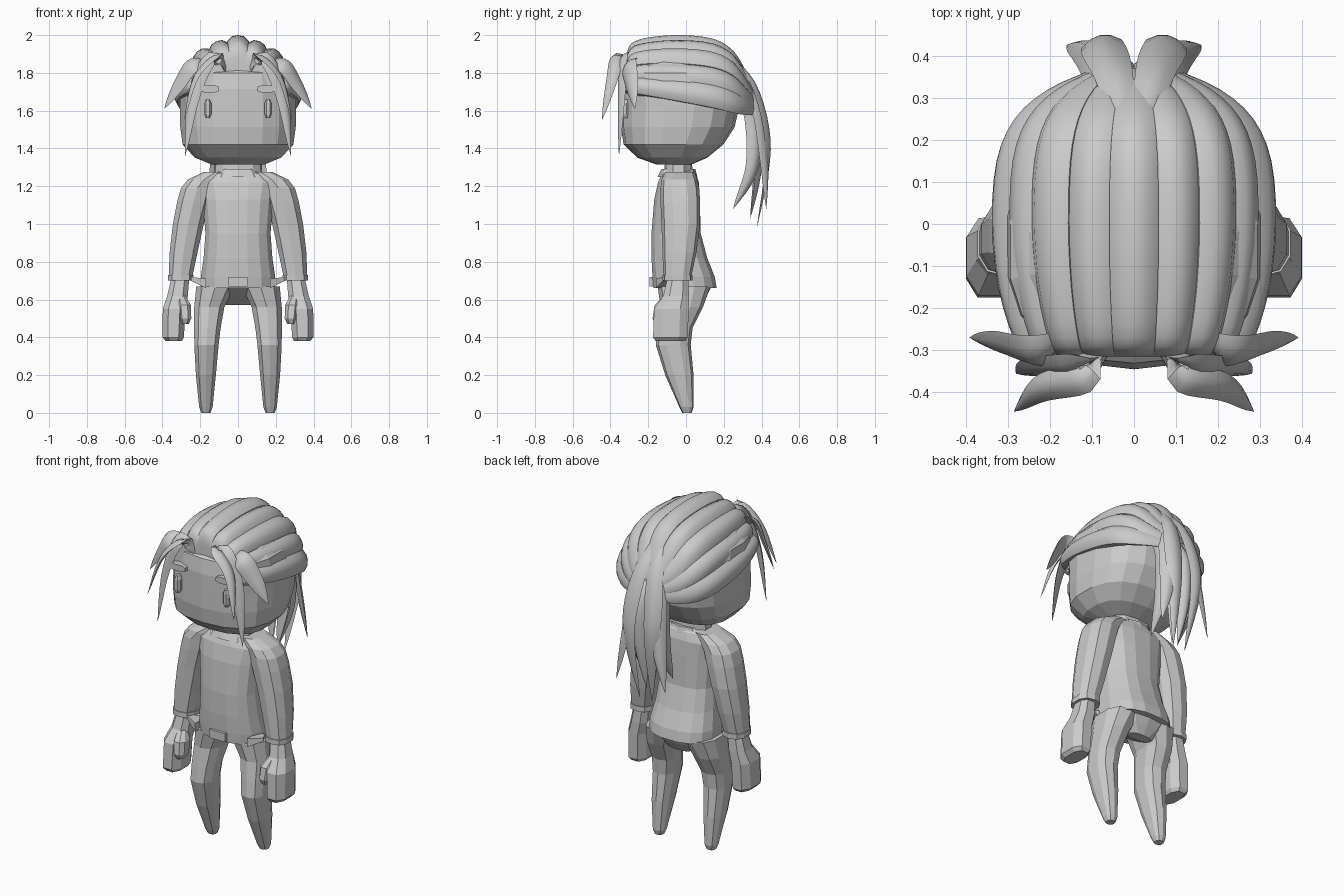
import bpy, bmesh, math
from mathutils import Vector

cube = bpy.data.objects.get("Cube")
if cube:
    bpy.data.objects.remove(cube, do_unlink=True)

colour = (.6, .6, .6, 1)
grey = bpy.data.materials.new("plain_grey")
grey.use_nodes = True
grey.diffuse_color = colour
grey.node_tree.nodes["Principled BSDF"].inputs["Base Color"].default_value = colour


def loft(name, rings, mirror=False, smooth=False):
    """Skin a list of equal point rings into a capped solid."""
    bm = bmesh.new()
    loops = [[bm.verts.new(point) for point in ring] for ring in rings]
    count = len(loops[0])
    for lower, upper in zip(loops, loops[1:]):
        for i in range(count):
            j = (i + 1) % count
            bm.faces.new((lower[i], lower[j], upper[j], upper[i]))
    bm.faces.new(loops[0])
    bm.faces.new(loops[-1])
    bmesh.ops.recalc_face_normals(bm, faces=bm.faces[:])
    mesh = bpy.data.meshes.new(name)
    bm.to_mesh(mesh)
    bm.free()
    mesh.materials.append(grey)
    if smooth:
        mesh.shade_smooth()
        mesh.set_sharp_from_angle(angle=math.radians(40))
    obj = bpy.data.objects.new(name, mesh)
    bpy.context.collection.objects.link(obj)
    if mirror:
        modifier = obj.modifiers.new("mirror", 'MIRROR')
        modifier.use_mirror_merge = False


def rounded(value, power):
    """Turn a sine or cosine into its rounded-square counterpart."""
    return math.copysign(abs(value) ** (2 / power), value)


def stack(name, levels, sides=10, power=2.5, mirror=False):
    """Levels are (height, centre x, half width, front y, back y)."""
    rings = []
    for z, x, half_width, front, back in levels:
        angles = [math.tau * (i + .5) / sides for i in range(sides)]
        rings.append([(x + half_width * rounded(math.cos(a), power),
                       (front + back) / 2 + (back - front) / 2 * rounded(math.sin(a), power), z)
                      for a in angles])
    loft(name, rings, mirror)


def spline(values, t):
    """Catmull-Rom sample of a list of points, t from 0 to 1."""
    points = [Vector(value) for value in values]
    points = [2 * points[0] - points[1]] + points + [2 * points[-1] - points[-2]]
    spans = len(points) - 3
    k = min(int(t * spans), spans - 1)
    u = t * spans - k
    a, b, c, d = points[k:k + 4]
    return b + u / 2 * (c - a + u * (2 * a - 5 * b + 4 * c - d + u * (3 * (b - c) + d - a)))


def lock(name, path, width, thickness, outward, steps=14):
    """Tapering, ridged lock of hair swept along a path."""
    rings = []
    for i in range(steps + 1):
        t = i / steps
        point = spline(path, t)
        tangent = (spline(path, min(1, t + .02)) - spline(path, max(0, t - .02))).normalized()
        side = tangent.cross(Vector(outward)).normalized()
        normal = side.cross(tangent)
        taper = min(1, .6 + t) * (1 - t ** 4) + .01
        across, up = side * width * taper, normal * thickness * taper
        rings.append([point - across, point - across / 2 + up, point + up * 1.3,
                      point + across / 2 + up, point + across, point - up / 2])
    loft(name, rings, True, True)


def hair_band(name, angle, spread, lift, mirror, steps=24):
    """Raised band running over the scalp, sinking towards the ponytail."""
    rings = []
    for i in range(steps + 1):
        t = i / steps
        y, width, height = spline(scalp, t)
        ring = []
        for offset, rise in band_section:
            a = math.radians(angle + offset * spread)
            a *= 1 + (t - .7) * abs(a) / 4
            swell = 1 + 3 * (rise + lift)
            ring.append((math.sin(a) * width * swell, y, 1.6 + math.cos(a) * height * swell))
        rings.append(ring)
    loft(name, rings, mirror, True)


# Head: rounded box with a flat face, a full back and a narrow chin
head_levels = []
for i in range(-4, 5):
    latitude = math.radians(i * 20)
    rise, girth = math.sin(latitude), math.cos(latitude)
    box = 1 - .6 * rise ** 6
    head_levels.append((1.62 + rise * (.31 if rise < 0 else .28), 0, .31 * box,
                        -.345 * box, .28 * girth ** 1.3))
stack("head", head_levels, sides=18)
stack("neck", [(1.2, 0, .13, -.12, .04), (1.35, 0, .12, -.11, .03)])
stack("collar", [(1.25, 0, .13, -.15, .06), (1.29, 0, .1, -.13, .05)])

# Eyes and brows
stack("eye", [(1.56, .16, .01, -.35, -.3), (1.58, .16, .02, -.355, -.3),
              (1.64, .16, .02, -.355, -.3), (1.66, .16, .01, -.35, -.3)], 8, mirror=True)
loft("brow", [[(x, y, 1.715 + side * half) for y, side in ((-.355, -1), (-.355, 1), (-.3, 1), (-.3, -1))]
              for x, half in ((.1, .01), (.12, .018), (.18, .018), (.2, .01))], True)

# Jacket, sleeves with cuffs, and hips
stack("jacket", [(.66, 0, .2, -.175, .165), (.72, 0, .2, -.18, .155), (.82, 0, .185, -.185, .115),
                 (.95, 0, .175, -.185, .08), (1.13, 0, .19, -.17, .075), (1.22, 0, .21, -.15, .07),
                 (1.265, 0, .16, -.13, .055), (1.285, 0, .09, -.1, .04)], sides=16)
stack("sleeve", [(.73, .303, .066, -.12, .03), (.85, .288, .077, -.125, .055), (1, .263, .085, -.13, .075),
                 (1.12, .235, .09, -.135, .075), (1.19, .215, .09, -.135, .07),
                 (1.235, .18, .09, -.13, .06), (1.275, .12, .065, -.11, .045)], mirror=True)
stack("cuff", [(z, .303, .071, -.125, .035) for z in (.7, .73)], mirror=True)
stack("hips", [(.57, 0, .07, .02, .08), (.62, 0, .14, -.07, .11), (.68, 0, .19, -.15, .14)], sides=14)
stack("belt_buckle", [(z, 0, .055, -.195, -.15) for z in (.67, .72)], sides=4, power=9)
loft("hip_flap", [[(.17, -.16, .66), (.17, -.16, .71), (.17, -.05, .71), (.17, -.05, .66)],
                  [(.25, -.12, .7), (.25, -.12, .72), (.22, -.06, .71), (.22, -.06, .69)]], True)

# Hands and thumbs
stack("hand", [(.38, .34, .045, -.165, 0), (.4, .343, .06, -.18, .015), (.55, .338, .064, -.175, .02),
               (.62, .32, .058, -.125, .02), (.72, .305, .05, -.1, .015)], 8, 2.6, True)
stack("thumb", [(.47, .28, .02, -.165, -.09), (.5, .28, .035, -.18, -.08),
                (.57, .285, .038, -.17, -.07), (.62, .3, .025, -.12, -.06)], 8, mirror=True)

# Legs tapering to small feet
stack("leg", [(0, .17, .025, -.02, .03), (.03, .17, .037, -.035, .04), (.2, .17, .055, -.11, .04),
              (.36, .167, .067, -.16, .025), (.45, .162, .073, -.15, .035),
              (.56, .152, .083, -.135, .09), (.67, .12, .105, -.15, .13)], mirror=True)

# Swept-back hair; scalp stations are (y, half width, height)
scalp = [(-.315, .26, .23), (-.31, .275, .31), (-.27, .3, .36), (-.15, .33, .385), (0, .34, .39),
         (.15, .325, .37), (.25, .28, .31), (.32, .2, .2), (.37, .09, .1)]
band_section = [(-1, -.05), (-1, -.015), (-.5, .004), (0, .008), (.5, .004), (1, -.015), (1, -.05)]
for i, label in enumerate(("crown", "upper", "middle", "side", "lower")):
    hair_band("hair_" + label, 20 * i, 10.5, -.008 * (i % 2), mirror=i > 0)

# Front locks
lock("front_lock_outer", [(.06, -.3, 1.82), (.11, -.36, 1.88), (.22, -.39, 1.77), (.285, -.445, 1.55)],
     .04, .016, (1, -.3, .6))
lock("front_lock_long", [(.08, -.29, 1.83), (.15, -.33, 1.87), (.235, -.34, 1.67), (.28, -.355, 1.36)],
     .045, .016, (.5, -1, .3))
lock("front_lock_side", [(.17, -.27, 1.84), (.24, -.3, 1.84), (.31, -.285, 1.74), (.39, -.27, 1.61)],
     .055, .016, (.6, -.8, .5))

# Ponytail
lock("tail_outer", [(.03, .27, 1.85), (.05, .36, 1.72), (.075, .42, 1.5), (.07, .425, 1.3), (.04, .375, .98)],
     .055, .018, (.2, 1, .1))
lock("tail_flick", [(.07, .28, 1.78), (.08, .37, 1.62), (.11, .41, 1.35), (.16, .425, 1.08)],
     .05, .02, (.6, 1, .1))
lock("tail_side", [(.12, .27, 1.7), (.09, .35, 1.56), (.1, .35, 1.3), (.09, .25, 1.08)],
     .05, .024, (1, .6, 0))
lock("tail_inner", [(.03, .28, 1.7), (.04, .36, 1.55), (.04, .37, 1.3), (.02, .34, 1.03)],
     .05, .03, (0, 1, 0))
